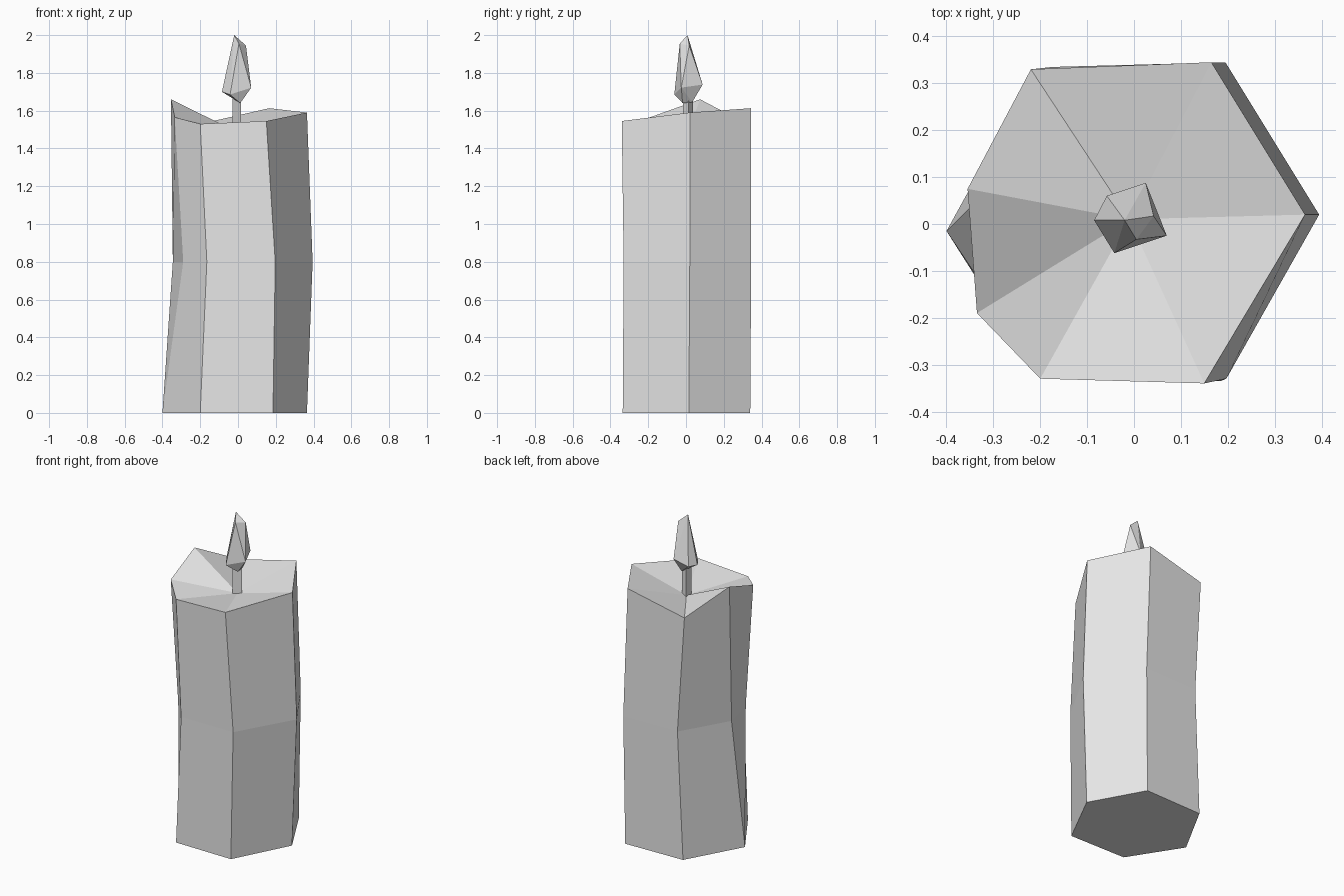
import bpy, bmesh
from mathutils import Vector

cube = bpy.data.objects.get("Cube")
if cube:
    bpy.data.objects.remove(cube, do_unlink=True)

grey = bpy.data.materials.new("light_grey")
grey.use_nodes = True
grey.diffuse_color = (0.8, 0.8, 0.8, 1)
for node in grey.node_tree.nodes:
    if node.type == 'BSDF_PRINCIPLED':
        node.inputs["Base Color"].default_value = (0.8, 0.8, 0.8, 1)


def finish(bm, name):
    """Turn a bmesh into a flat-shaded object."""
    bmesh.ops.remove_doubles(bm, verts=bm.verts[:], dist=0.0005)
    bmesh.ops.recalc_face_normals(bm, faces=bm.faces[:])
    mesh = bpy.data.meshes.new(name)
    bm.to_mesh(mesh)
    bm.free()
    mesh.materials.append(grey)
    obj = bpy.data.objects.new(name, mesh)
    bpy.context.collection.objects.link(obj)
    return obj


def loft(bm, rings):
    """Join successive rings of points, skipping collapsed corners."""
    loops = []
    for ring in rings:
        made = {}
        for p in ring:
            if p not in made:
                made[p] = bm.verts.new(p)
        loops.append([made[p] for p in ring])
    count = len(loops[0])
    for low, high in zip(loops, loops[1:]):
        for i in range(count):
            j = (i + 1) % count
            corners = [low[i], low[j], high[j], high[i]]
            bm.faces.new(list(dict.fromkeys(corners)))
    return loops


# Wax body: bent six-sided column whose -x corner splits into two edges
base = [(-0.40, -0.015), (-0.40, -0.015), (-0.20, -0.33), (0.185, -0.335),
        (0.365, 0.015), (0.185, 0.34), (-0.21, 0.33)]
middle = [(-0.345, 0.04), (-0.29, -0.18), (-0.165, -0.33), (0.197, -0.33),
          (0.395, 0.02), (0.195, 0.345), (-0.175, 0.335)]
rim = [(-0.355, 0.075, 1.66), (-0.335, -0.19, 1.565), (-0.20, -0.33, 1.53),
       (0.15, -0.34, 1.545), (0.365, 0.02, 1.59), (0.165, 0.345, 1.613),
       (-0.22, 0.33, 1.525)]
bm = bmesh.new()
loops = loft(bm, [[(x, y, 0.0) for x, y in base],
                  [(x, y, 0.8) for x, y in middle], rim])
bm.faces.new(list(dict.fromkeys(loops[0])))
# Sunken top fanning in to the wick
centre = bm.verts.new((-0.01, 0.01, 1.49))
top = loops[-1]
for a, b in zip(top, top[1:] + top[:1]):
    bm.faces.new((a, b, centre))
finish(bm, "candle_body")

# Wick: thin three-sided prism
section = [(0.017, 0.013), (-0.028, 0.038), (-0.028, -0.015)]
bm = bmesh.new()
ends = loft(bm, [[(x, y, z) for x, y in section] for z in (1.47, 1.67)])
for end in ends:
    bm.faces.new(end)
finish(bm, "wick")

# Flame: faceted teardrop wrapped around a few points
points = [(-0.02, 0.008, 2.0), (0.042, 0.017, 1.945), (0.005, -0.033, 1.955),
          (-0.085, 0.008, 1.70), (-0.042, -0.062, 1.685), (0.07, -0.025, 1.722),
          (0.025, 0.088, 1.738), (-0.058, 0.06, 1.70),
          (0.012, -0.018, 1.64), (0.008, 0.033, 1.645)]
bm = bmesh.new()
verts = [bm.verts.new(Vector(p)) for p in points]
bmesh.ops.convex_hull(bm, input=verts)
finish(bm, "flame")
